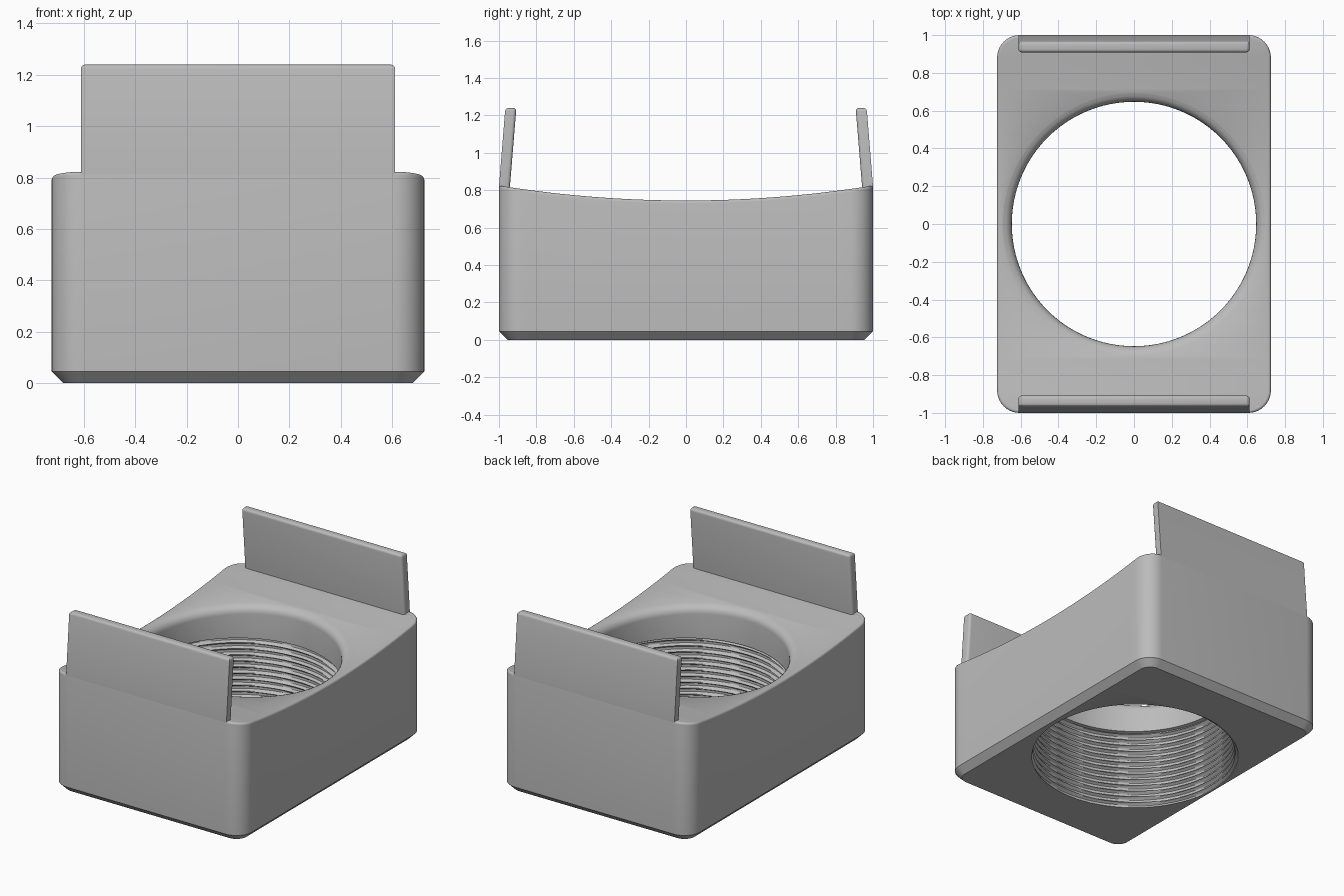
import bpy, bmesh, math

if "Cube" in bpy.data.objects:
    bpy.data.objects.remove(bpy.data.objects["Cube"])

HX, HY, R = 0.725, 1.0, 0.12          # half width, half depth, corner radius
CHAMFER, FILLET = 0.045, 0.015
BORE, PITCH, THREAD_TOP = 0.647, 0.042, 0.55

grey = bpy.data.materials.new("grey")
grey.diffuse_color = (0.5, 0.5, 0.5, 1)
grey.use_nodes = True
grey.node_tree.nodes["Principled BSDF"].inputs["Base Color"].default_value = grey.diffuse_color


def top_z(y):
    return 0.745 + 0.08 * y * y


def make(name, bm):
    bmesh.ops.recalc_face_normals(bm, faces=bm.faces)
    me = bpy.data.meshes.new(name)
    bm.to_mesh(me)
    bm.free()
    ob = bpy.data.objects.new(name, me)
    bpy.context.collection.objects.link(ob)
    me.materials.append(grey)
    return ob


def smooth(ob, angle):
    bpy.ops.object.select_all(action='DESELECT')
    ob.select_set(True)
    bpy.context.view_layer.objects.active = ob
    bpy.ops.object.shade_smooth_by_angle(angle=math.radians(angle))


def bridge(bm, a, b):
    n = len(a)
    for i in range(n):
        bm.faces.new((a[i], a[(i + 1) % n], b[(i + 1) % n], b[i]))


# Body: rounded rectangle with chamfered base and saddle-curved top
def outline(inset):
    r = R - inset
    corner = [(HX - R + r * math.sin(t), -(HY - R) - r * math.cos(t))
              for t in (math.pi / 2 * i / 10 for i in range(11))]
    side = [(HX - inset, -(HY - R) + 2 * (HY - R) * i / 32) for i in range(1, 32)]
    right = corner + side + [(x, -y) for x, y in reversed(corner)]
    return right + [(-x, y) for x, y in reversed(right)]


bm = bmesh.new()
rings = [[bm.verts.new((x, y, z)) for x, y in outline(ins)]
         for ins, z in ((CHAMFER, 0), (0, CHAMFER))]
for k in range(5):
    t = math.pi / 2 * k / 4
    rings.append([bm.verts.new((x, y, top_z(y) - FILLET * (1 - math.sin(t))))
                  for x, y in outline(FILLET * (1 - math.cos(t)))])
for a, b in zip(rings, rings[1:]):
    bridge(bm, a, b)
bm.faces.new(rings[0])
cap, n = rings[-1], len(rings[-1])
for i in range(n // 2 - 1):
    bm.faces.new((cap[i], cap[i + 1], cap[n - 2 - i], cap[n - 1 - i]))
body = make("body", bm)

# Bore cutter: helical thread, plain upper bore, rounded mouth following the top
SEG = 96


def thread_radius(z, a):
    if z > THREAD_TOP:
        return BORE
    ph = (z / PITCH - a / (2 * math.pi)) % 1
    return BORE + 0.022 * min(1, max(0, 1.7 - 3.4 * abs(ph - 0.5)))


bm = bmesh.new()
cols = []
zs = [-0.02 + i * PITCH / 8 for i in range(int((THREAD_TOP + 0.03) / PITCH * 8))]
for j in range(SEG):
    a = 2 * math.pi * j / SEG
    s = top_z(0.7 * math.sin(a))
    pts = [(thread_radius(z, a), z) for z in zs]
    for k in range(6):
        t = math.radians(80) * k / 5
        pts.append((BORE + 0.055 * (1 - math.cos(t)), s - 0.055 + 0.055 * math.sin(t)))
    pts += [(BORE + 0.055, s + 0.004), (BORE + 0.055, 1.0)]
    cols.append([bm.verts.new((r * math.cos(a), r * math.sin(a), z)) for r, z in pts])
rows = [list(row) for row in zip(*cols)]
for a, b in zip(rows, rows[1:]):
    bridge(bm, a, b)
bm.faces.new(rows[0])
bm.faces.new(rows[-1])
cutter = make("bore_cutter", bm)

mod = body.modifiers.new("bore", 'BOOLEAN')
mod.object, mod.operation, mod.solver = cutter, 'DIFFERENCE', 'EXACT'
bpy.context.view_layer.objects.active = body
bpy.ops.object.modifier_apply(modifier="bore")
bpy.data.objects.remove(cutter)
smooth(body, 30)

# Upright panels leaning inward at both ends
profile = [(0.9995, 0.80), (0.9995, 0.825), (0.966, 1.24), (0.907, 1.24), (0.943, 0.80)]
for name, sy in (("front_panel", -1), ("back_panel", 1)):
    bm = bmesh.new()
    ends = [[bm.verts.new((x, sy * y, z)) for y, z in profile] for x in (-0.612, 0.612)]
    bridge(bm, *ends)
    bm.faces.new(ends[0])
    bm.faces.new(ends[1])
    edges = [e for e in bm.edges if max(v.co.z for v in e.verts) > 1.2
             and (min(v.co.z for v in e.verts) > 1.2 or min(abs(v.co.y) for v in e.verts) < 0.93)]
    bmesh.ops.bevel(bm, geom=edges, offset=0.018, segments=4, profile=0.5, affect='EDGES')
    smooth(make(name, bm), 30)
